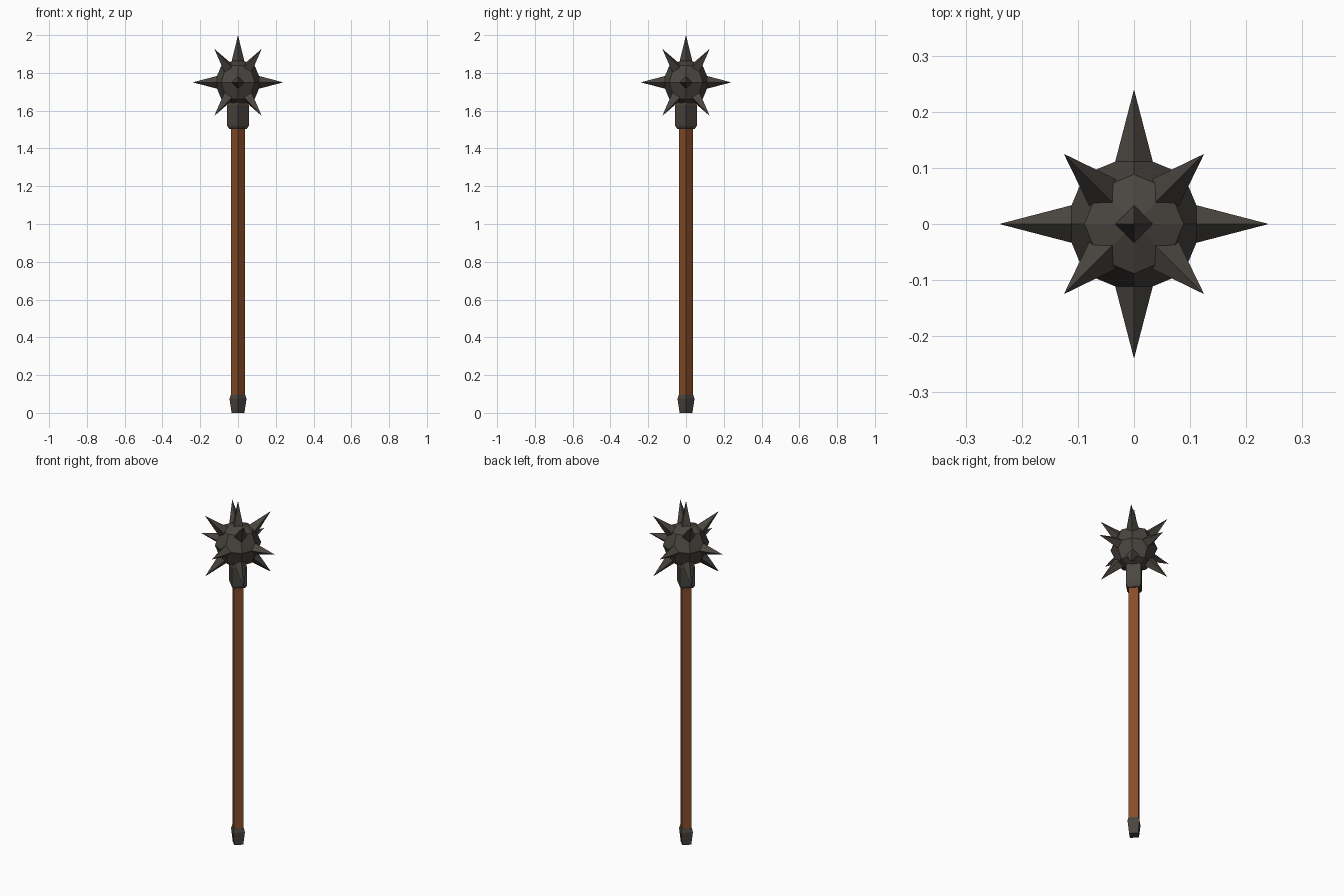
import bpy, bmesh, math
from mathutils import Matrix, Vector

if "Cube" in bpy.data.objects:
    bpy.data.objects.remove(bpy.data.objects["Cube"])


def material(name, rgb):
    m = bpy.data.materials.new(name)
    m.diffuse_color = (*rgb, 1)
    m.use_nodes = True
    m.node_tree.nodes["Principled BSDF"].inputs["Base Color"].default_value = m.diffuse_color
    return m


IRON = material("dark_iron", (0.068, 0.060, 0.052))
WOOD = material("brown_wood", (0.25, 0.073, 0.022))


def finish(name, bm, mat):
    bmesh.ops.recalc_face_normals(bm, faces=bm.faces)
    mesh = bpy.data.meshes.new(name)
    bm.to_mesh(mesh)
    bm.free()
    mesh.materials.append(mat)
    obj = bpy.data.objects.new(name, mesh)
    bpy.context.collection.objects.link(obj)
    return obj


def square_rod(name, profile, mat):
    """Four-sided rod with corners on the x and y axes; profile = (radius, z)."""
    bm = bmesh.new()
    rings = [[bm.verts.new((r * math.cos(i * math.pi / 2), r * math.sin(i * math.pi / 2), z))
              for i in range(4)] for r, z in profile]
    for a, b in zip(rings, rings[1:]):
        for i in range(4):
            j = (i + 1) % 4
            bm.faces.new((a[i], a[j], b[j], b[i]))
    bm.faces.new(rings[0])
    bm.faces.new(rings[-1])
    return finish(name, bm, mat)


# Handle with metal end cap and collar
square_rod("handle", [(0.037, 0.07), (0.037, 1.53)], WOOD)
square_rod("end_cap", [(0.034, 0), (0.045, 0.075), (0.038, 0.097)], IRON)
square_rod("collar", [(0.046, 1.503), (0.057, 1.52), (0.057, 1.63), (0.048, 1.65)], IRON)

# Faceted ball head
CENTRE = Vector((0, 0, 1.75))
bm = bmesh.new()
bmesh.ops.create_uvsphere(bm, u_segments=8, v_segments=4, radius=0.125,
                          matrix=Matrix.Translation(CENTRE))
finish("ball_head", bm, IRON)


# Four-sided spikes, pointing outwards from the ball
def spike(name, azimuth, tilt, tip):
    base = 0.09
    bm = bmesh.new()
    turn = Matrix.Rotation(math.radians(azimuth), 4, 'Z') @ Matrix.Rotation(math.radians(tilt), 4, 'Y')
    place = Matrix.Translation(CENTRE) @ turn @ Matrix.Translation((0, 0, (base + tip) / 2))
    bmesh.ops.create_cone(bm, cap_ends=True, segments=4, radius1=0.039, radius2=0,
                          depth=tip - base, matrix=place)
    bmesh.ops.remove_doubles(bm, verts=bm.verts, dist=1e-5)
    finish(name, bm, IRON)


spike("top_spike", 0, 0, 0.25)
for k in range(4):
    spike(f"side_spike_{k + 1}", 90 * k, 90, 0.24)
    spike(f"upper_spike_{k + 1}", 45 + 90 * k, 45, 0.25)
    spike(f"lower_spike_{k + 1}", 45 + 90 * k, 135, 0.25)
